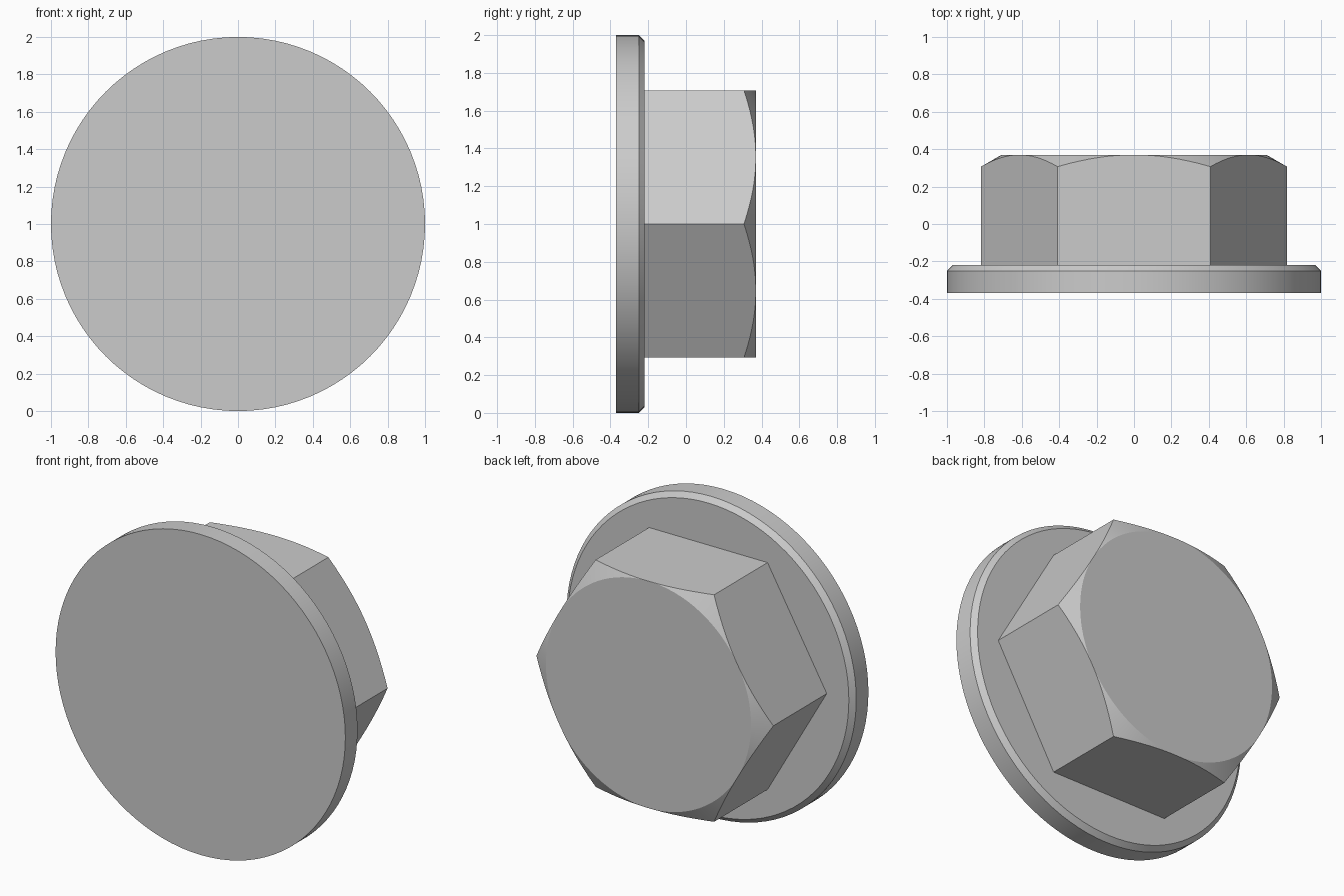
import bpy, bmesh
from math import pi, sin, cos, tan, radians

if "Cube" in bpy.data.objects:
    bpy.data.objects.remove(bpy.data.objects["Cube"])

N = 96          # points per ring, divisible by six
APOTHEM = 0.708 # half of the hexagon's width across flats
BACK, FLANGE, TOP = -0.37, -0.22, 0.37


def hex_radius(a):
    return APOTHEM / cos(a % (pi / 3) - pi / 6)


def crown_y(a):
    return TOP - (hex_radius(a) - APOTHEM) * tan(radians(30))


bm = bmesh.new()


def ring(radius, depth):
    verts = []
    for i in range(N):
        a = 2 * pi * i / N + 1e-9
        r = radius(a) if callable(radius) else radius
        y = depth(a) if callable(depth) else depth
        verts.append(bm.verts.new((r * cos(a), y, 1 + r * sin(a))))
    return verts


# Flange disc with bevelled rim, hexagon walls, then the conical crown
rings = [ring(1.0, BACK), ring(1.0, FLANGE - 0.03), ring(0.97, FLANGE),
         ring(hex_radius, FLANGE), ring(hex_radius, crown_y), ring(APOTHEM, TOP)]
for lower, upper in zip(rings, rings[1:]):
    for i in range(N):
        j = (i + 1) % N
        bm.faces.new((lower[i], lower[j], upper[j], upper[i]))

# Flat end caps
bm.faces.new(rings[0])
bm.faces.new(rings[-1])

# Join the crown to the middle of each flat and merge coplanar faces
bmesh.ops.remove_doubles(bm, verts=bm.verts, dist=1e-5)
bmesh.ops.recalc_face_normals(bm, faces=bm.faces)

mesh = bpy.data.meshes.new("flanged_hex_head")
bm.to_mesh(mesh)
bm.free()
head = bpy.data.objects.new("flanged_hex_head", mesh)
bpy.context.collection.objects.link(head)

# Smooth round surfaces, crisp edges
bpy.context.view_layer.objects.active = head
head.select_set(True)
bpy.ops.object.shade_smooth_by_angle(angle=radians(20))
